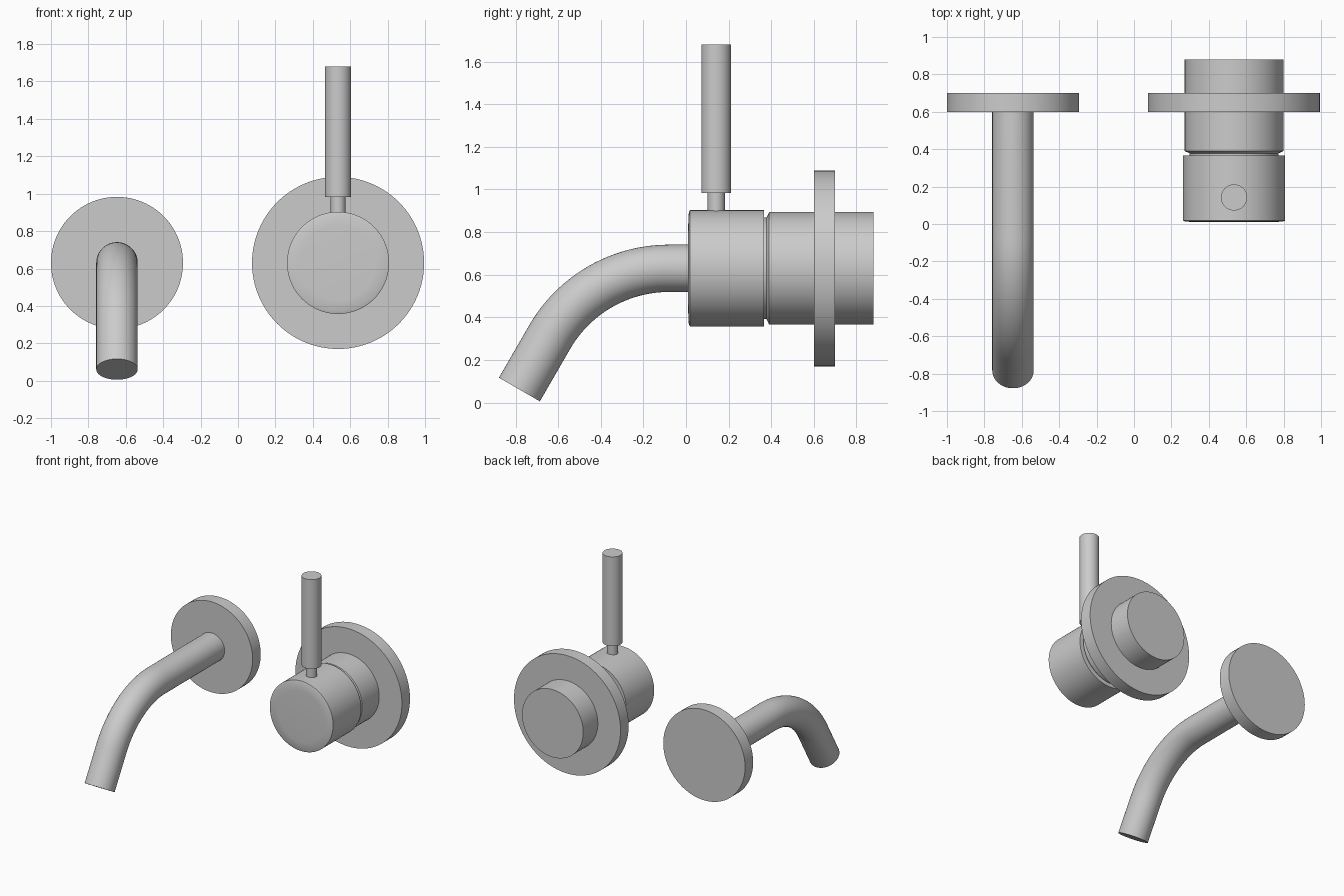
import bpy, bmesh, math
from mathutils import Matrix, Vector

if "Cube" in bpy.data.objects:
    bpy.data.objects.remove(bpy.data.objects["Cube"])

SIDES = 96


def sweep_rings(name, rings, sides=SIDES):
    """Skin circular rings (centre, axis u, axis v, radius) and cap both ends."""
    bm = bmesh.new()
    loops = []
    for c, u, v, r in rings:
        loops.append([bm.verts.new(c + r * (math.cos(a) * u + math.sin(a) * v))
                      for a in (2 * math.pi * i / sides for i in range(sides))])
    for a, b in zip(loops, loops[1:]):
        for i in range(sides):
            j = (i + 1) % sides
            bm.faces.new((a[i], a[j], b[j], b[i]))
    bm.faces.new(loops[0])
    bm.faces.new(loops[-1])
    bmesh.ops.recalc_face_normals(bm, faces=bm.faces)
    mesh = bpy.data.meshes.new(name)
    bm.to_mesh(mesh)
    bm.free()
    ob = bpy.data.objects.new(name, mesh)
    bpy.context.collection.objects.link(ob)
    bpy.ops.object.select_all(action='DESELECT')
    ob.select_set(True)
    bpy.context.view_layer.objects.active = ob
    bpy.ops.object.shade_smooth_by_angle(angle=math.radians(30))
    return ob


X, Y, Z = Vector((1, 0, 0)), Vector((0, 1, 0)), Vector((0, 0, 1))


def lathe_y(name, x, z, profile):
    """Turned part along y; profile is (y, radius)."""
    return sweep_rings(name, [(Vector((x, y, z)), X, Z, r) for y, r in profile])


def lathe_z(name, x, y, profile):
    """Turned part along z; profile is (z, radius)."""
    return sweep_rings(name, [(Vector((x, y, z)), X, Y, r) for z, r in profile], 64)


SPOUT_X, MIXER_X, AXIS_Z = -0.647, 0.535, 0.63

# Wall flanges
lathe_y("spout_flange", SPOUT_X, AXIS_Z, [(0.60, 0.353), (0.70, 0.353)])
lathe_y("mixer_flange", MIXER_X, AXIS_Z, [(0.60, 0.46), (0.70, 0.46)])

# Spout: straight run, 60 degree bend, short straight outlet
bend_y, bend_r, outlet, tube_r = -0.08, 0.647, 0.2835, 0.111
rings = [(Vector((SPOUT_X, 0.61, AXIS_Z)), X, Z, tube_r)]
for i in range(25):
    t = math.radians(60) * i / 24
    c = Vector((SPOUT_X, bend_y - bend_r * math.sin(t),
                AXIS_Z - bend_r * (1 - math.cos(t))))
    normal = Vector((0, -math.sin(t), math.cos(t)))
    rings.append((c, X, normal, tube_r))
direction = Vector((0, -math.cos(t), -math.sin(t)))
rings.append((c + outlet * direction, X, normal, tube_r))
sweep_rings("spout_tube", rings, 64)

# Mixer body: handle drum with faintly domed face, groove, rear barrel
lathe_y("mixer_body", MIXER_X, AXIS_Z, [
    (0.010, 0.20), (0.013, 0.26), (0.018, 0.273), (0.365, 0.273),
    (0.365, 0.238), (0.378, 0.238), (0.390, 0.264), (0.88, 0.264)])

# Lever with a thin neck entering the drum
lathe_z("lever", MIXER_X, 0.142, [
    (0.85, 0.04), (0.983, 0.04), (0.983, 0.07), (1.68, 0.07)])
